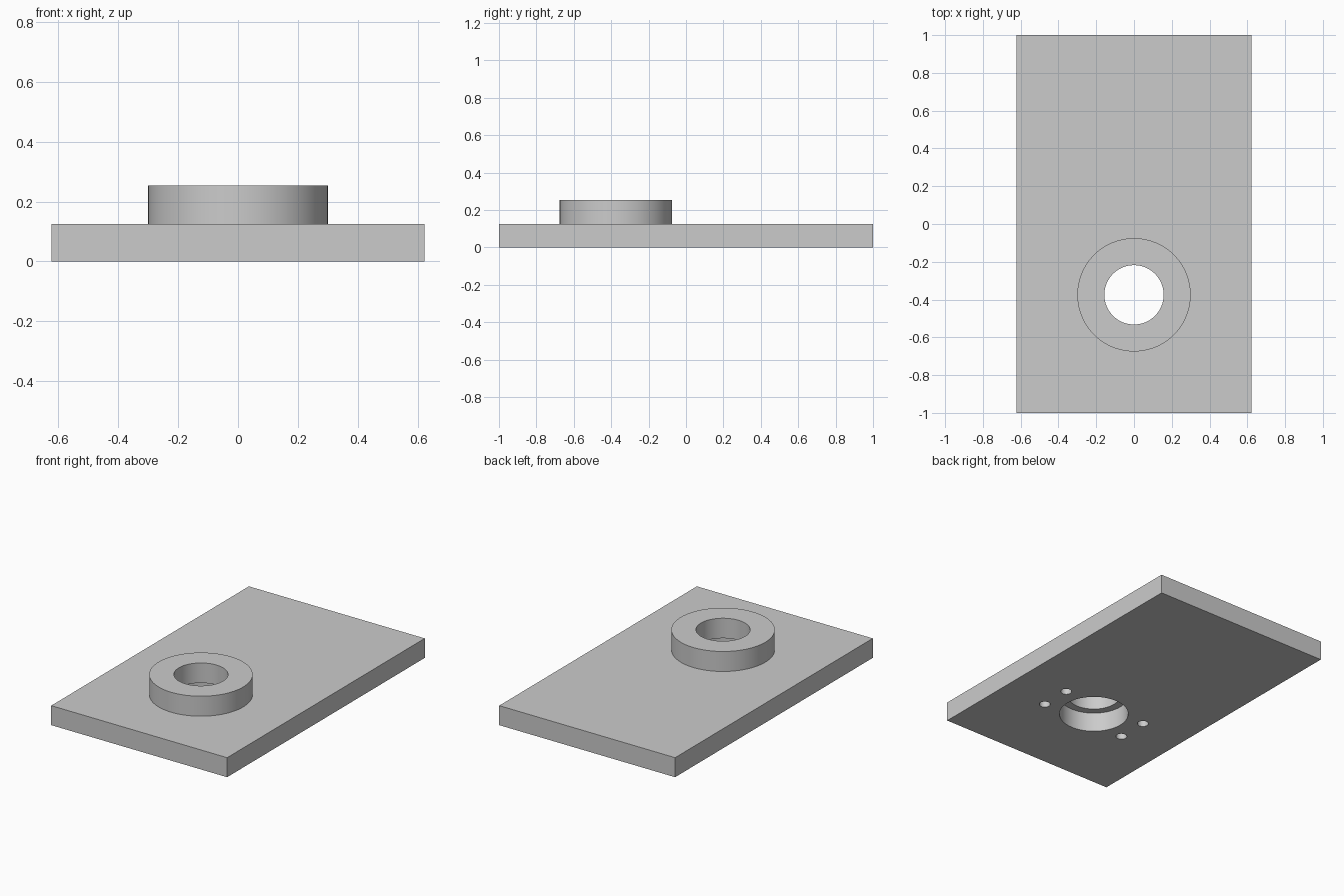
import bpy
import math

if "Cube" in bpy.data.objects:
    bpy.data.objects.remove(bpy.data.objects["Cube"], do_unlink=True)

WIDTH, LENGTH, THICK, TOP = 1.246, 2.0, 0.125, 0.253
BOSS_Y = -0.375

grey = bpy.data.materials.new("plain grey")
grey.use_nodes = True
colour = (0.6, 0.6, 0.6, 1)
grey.diffuse_color = colour
grey.node_tree.nodes["Principled BSDF"].inputs["Base Color"].default_value = colour


def cylinder(name, radius, low, high, x=0, y=BOSS_Y, sides=96):
    bpy.ops.mesh.primitive_cylinder_add(
        vertices=sides, radius=radius, depth=high - low,
        location=(x, y, (low + high) / 2))
    obj = bpy.context.object
    obj.name = name
    obj.data.materials.append(grey)
    return obj


def combine(target, tool, operation):
    """Apply a boolean to the target and discard the tool."""
    mod = target.modifiers.new(operation.title(), "BOOLEAN")
    mod.operation = operation
    mod.solver = "EXACT"
    mod.object = tool
    bpy.context.view_layer.objects.active = target
    bpy.ops.object.modifier_apply(modifier=mod.name)
    bpy.data.objects.remove(tool, do_unlink=True)


# Flat rectangular plate
bpy.ops.mesh.primitive_cube_add(size=1, location=(0, 0, THICK / 2))
plate = bpy.context.object
plate.name = "mounting_plate"
plate.scale = (WIDTH, LENGTH, THICK)
bpy.ops.object.transform_apply(location=True, rotation=False, scale=True)
plate.data.materials.append(grey)

# Round boss rising from the plate
combine(plate, cylinder("boss", 0.3, THICK / 2, TOP), "UNION")

# Through bore, with a wider recess from below
combine(plate, cylinder("bore", 0.157, -0.1, TOP + 0.1), "DIFFERENCE")
combine(plate, cylinder("recess", 0.206, -0.1, THICK), "DIFFERENCE")

# Four blind screw holes in the underside
for x in (-0.3, 0.3):
    for dy in (-0.1, 0.1):
        hole = cylinder("screw_hole", 0.033, -0.1, 0.1, x, BOSS_Y + dy, 32)
        combine(plate, hole, "DIFFERENCE")

# Smooth round walls, crisp edges
bpy.ops.object.select_all(action="DESELECT")
plate.select_set(True)
bpy.context.view_layer.objects.active = plate
bpy.ops.object.shade_smooth_by_angle(angle=math.radians(30))
